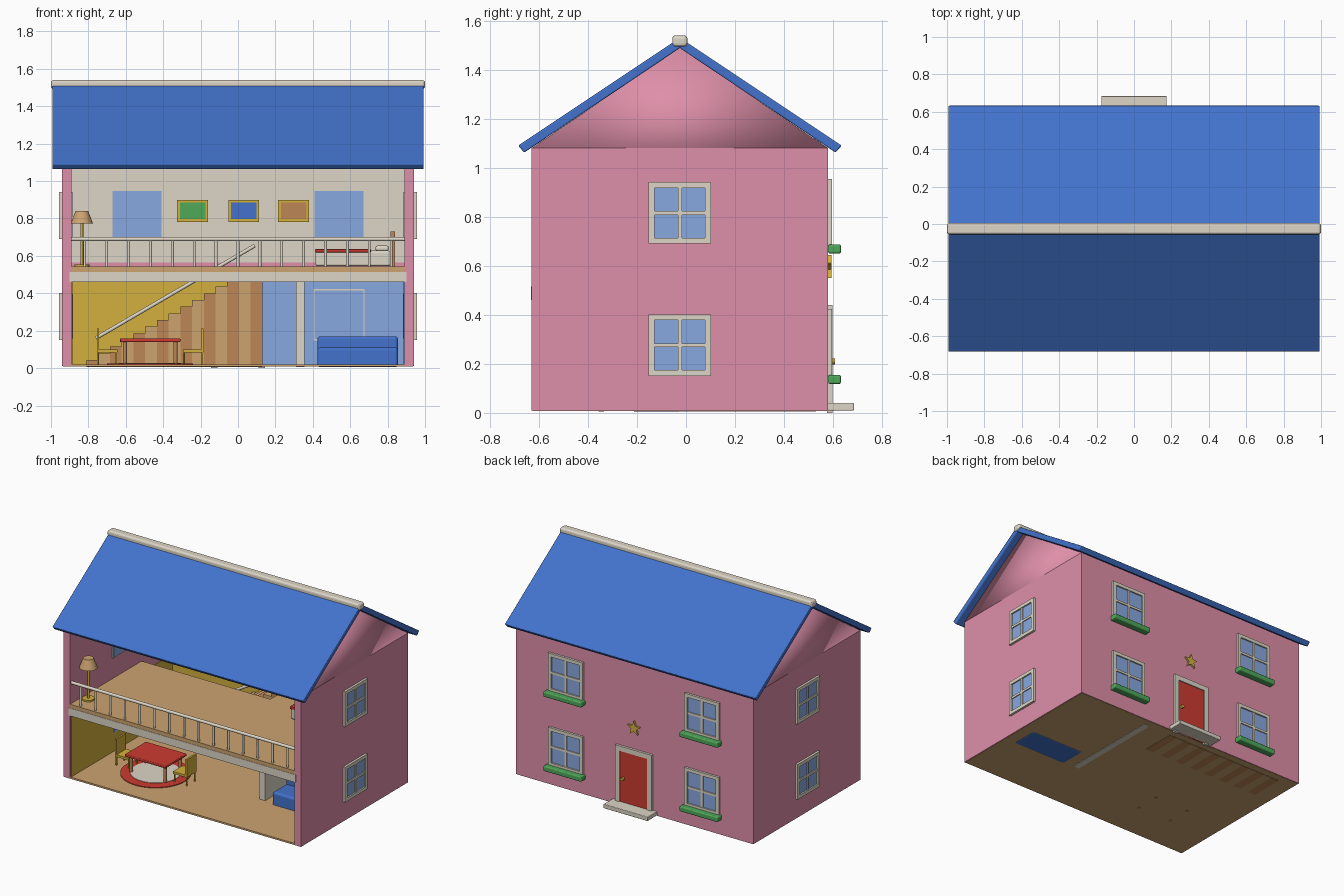
import bpy, bmesh, math
from mathutils import Vector

cube = bpy.data.objects.get("Cube")
if cube:
    bpy.data.objects.remove(cube, do_unlink=True)


def material(name, r, g, b):
    linear = [((c + 0.055) / 1.055) ** 2.4 for c in (r, g, b)] + [1]
    m = bpy.data.materials.new(name)
    m.use_nodes = True
    m.diffuse_color = linear
    m.node_tree.nodes["Principled BSDF"].inputs["Base Color"].default_value = linear
    return m


pink = material("pink_wall", .87, .56, .66)
blue = material("royal_blue", .26, .45, .80)
cream = material("cream_trim", .87, .84, .78)
sky = material("pale_blue", .53, .66, .88)
tan = material("light_wood", .80, .64, .44)
brown = material("brown_wood", .74, .53, .34)
gold = material("mustard_gold", .83, .69, .24)
red = material("red", .80, .23, .19)
green = material("green", .31, .66, .35)


def finish(name, bm, mat, bevel=0):
    bmesh.ops.recalc_face_normals(bm, faces=bm.faces)
    mesh = bpy.data.meshes.new(name)
    bm.to_mesh(mesh)
    bm.free()
    mesh.materials.append(mat)
    ob = bpy.data.objects.new(name, mesh)
    bpy.context.collection.objects.link(ob)
    if bevel:
        mod = ob.modifiers.new("rounded_edges", "BEVEL")
        mod.width, mod.segments = bevel, 3
    return ob


def boxes(name, mat, *ranges, bevel=0):
    """One object made of boxes, each given as x, y and z ranges."""
    bm = bmesh.new()
    for spans in ranges:
        verts = bmesh.ops.create_cube(bm, size=1)["verts"]
        for v in verts:
            v.co = [(a + b) / 2 + c * abs(b - a) for c, (a, b) in zip(v.co, spans)]
    return finish(name, bm, mat, bevel)


def rod(name, mat, start, end, r1, r2=None, sides=16):
    start, end = Vector(start), Vector(end)
    bm = bmesh.new()
    axis = end - start
    bmesh.ops.create_cone(bm, cap_ends=True, segments=sides, radius1=r1,
                          radius2=r1 if r2 is None else r2, depth=axis.length)
    turn = axis.to_track_quat("Z", "Y")
    for v in bm.verts:
        v.co = turn @ v.co + (start + end) / 2
    for f in bm.faces:
        f.smooth = len(f.verts) == 4
    return finish(name, bm, mat)


def prism(name, mat, outline, place, near, far, bevel=0):
    bm = bmesh.new()
    a, b = ([bm.verts.new(place(u, v, d)) for u, v in outline] for d in (near, far))
    bm.faces.new(a)
    bm.faces.new(b)
    for i in range(len(a)):
        j = (i + 1) % len(a)
        bm.faces.new((a[i], a[j], b[j], b[i]))
    return finish(name, bm, mat, bevel)


def along_x(u, v, d):
    return (d, u, v)


def along_y(u, v, d):
    return (u, d, v)


# Shell
MID, FRONT, BACK, INNER = -.025, -.63, .58, .89
boxes("ground_floor", tan, ((-.935, .935), (FRONT + .003, BACK - .003), (.008, .02)))
boxes("back_wall", pink, ((-.94, .94), (.53, BACK), (.01, 1.08)))
for s, side in ((-1, "right"), (1, "left")):
    boxes(side + "_wall", pink, ((s * INNER, s * .94), (FRONT, BACK), (.01, 1.08)))
    gable = prism(side + "_gable", pink, [(FRONT, 1.08), (BACK, 1.08), (MID, 1.49)],
                  along_x, s * INNER, s * .94)
    gable.data.shade_smooth()

# Roof
for s, side in ((-1, "front"), (1, "back")):
    slope = [(MID, 1.53), (MID + s * .66, 1.09), (MID + s * .635, 1.062), (MID, 1.488)]
    prism(side + "_roof", blue, slope, along_x, -.993, .993, .006)
boxes("ridge_cap", cream, ((-1, 1), (MID - .031, MID + .031), (1.493, 1.54)), bevel=.014)

# Wallpaper and partition
boxes("upper_wallpaper", cream, ((-INNER, INNER), (.525, .531), (.565, 1.08)))
boxes("dining_wallpaper", gold, ((-INNER, .13), (.525, .531), (.02, .46)),
      ((-INNER, -.885), (FRONT + .01, .53), (.02, .46)))
boxes("lounge_wallpaper", sky, ((.13, INNER), (.525, .531), (.02, .46)),
      ((.885, INNER), (FRONT + .01, .53), (.02, .46)))
boxes("partition", cream, ((.31, .355), (-.2, .53), (.005, .46)))

# Upper storey floor, open above the stairs
WELL, SPLIT = .18, .13
boxes("floor_slab", cream, ((-.9, SPLIT), (FRONT - .002, WELL), (.46, .515)),
      ((SPLIT, .9), (FRONT - .002, .53), (.46, .515)))
boxes("floor_boards_right", tan, ((-INNER, SPLIT), (FRONT, WELL), (.515, .542)))
boxes("floor_boards_left", tan, ((SPLIT, INNER), (FRONT, .53), (.515, .542)))

# Balcony railing
rod("balcony_rail", cream, (-INNER, -.61, .69), (INNER, -.61, .69), .011)
for i in range(15):
    x = (i - 7) * .117
    rod("baluster", cream, (x, -.61, .54), (x, -.61, .69), .008, sides=10)

# Stairs
STEPS, RUN, RISE = 15, .0627, .0356
for i in range(STEPS):
    x = -.81 + i * RUN
    boxes("stair_step", tan if i % 2 else brown,
          ((x, x + RUN), (.28, .525), (.006, (i + 1) * RISE + .008)))
rod("stair_handrail", cream, (-.76, .28, .16), (.09, .28, .655), .01)


# Windows
def window(name, place, mid, half, low, high, depth, box=False):
    """place turns (across, outward, up) ranges into x, y and z ranges."""
    l, r, w = mid - half, mid + half, .024
    zc, out = (low + high) / 2, (-depth, .016)
    bars = [((l, l + w), out, (low, high)), ((r - w, r), out, (low, high)),
            ((l, r), out, (low, low + w)), ((l, r), out, (high - w, high)),
            ((mid - .008, mid + .008), (0, .013), (low, high)),
            ((l, r), (0, .013), (zc - .008, zc + .008))]
    boxes(name + "_frame", cream, *[place(*b) for b in bars])
    # The pane reaches over most of the frame on the room side
    boxes(name + "_pane", sky, place((l + .02, r - .02), (-depth, .006), (low + .02, high - .02)),
          place((l + .007, r - .007), (-depth - .003, -depth), (low + .007, high - .007)))
    if box:
        boxes(name + "_flower_box", green,
              place((l - .015, r + .015), (0, .052), (low - .03, low + .007)), bevel=.008)


def on_back(across, out, up):
    return (across, [BACK + d for d in out], up)


def on_left(across, out, up):
    return ([.94 + d for d in out], across, up)


def on_right(across, out, up):
    return ([-.94 - d for d in out], across, up)


for storey, low in (("lower", .15), ("upper", .69)):
    window(storey + "_left_window", on_left, MID, .127, low, low + .252, .056)
    window(storey + "_right_window", on_right, MID, .127, low, low + .252, .056)
    for x in (-.54, .54):
        hidden = storey == "lower" and x < 0
        base = .148 if storey == "lower" else .68
        window(storey + "_back_window", on_back, x, .137, base, base + .275,
               .03 if hidden else .057, True)

# Door, step and star
boxes("door_frame", cream, ((-.145, -.11), (BACK - .005, .597), (0, .44)),
      ((.11, .145), (BACK - .005, .597), (0, .44)),
      ((-.145, .145), (BACK - .005, .597), (.405, .44)))
boxes("door", red, ((-.11, .11), (BACK - .005, .59), (.01, .405)))
rod("door_knob", gold, (.085, .585, .21), (.085, .607, .21), .012)
boxes("door_step", cream, ((-.175, .175), (BACK - .005, .685), (.01, .04)), bevel=.004)
star = []
for i in range(10):
    a, r = math.pi / 2 + i * math.pi / 5, .023 if i % 2 else .052
    star.append((r * math.cos(a), .592 + r * math.sin(a)))
prism("star", gold, star, along_y, BACK - .002, .593)

# Pictures
for x, mat in ((-.243, green), (.03, blue), (.297, brown)):
    boxes("picture_frame", gold, ((x - .082, x + .082), (.512, .527), (.782, .9)))
    boxes("picture", mat, ((x - .068, x + .068), (.507, .513), (.796, .886)))

# Dining set
TX, TY = -.47, -.26
rod("rug_border", red, (TX, TY, .012), (TX, TY, .025), .23, sides=48)
rod("rug_centre", cream, (TX, TY, .012), (TX, TY, .028), .165, sides=48)
boxes("table_top", red, ((TX - .162, TX + .162), (TY - .12, TY + .12), (.14, .158)), bevel=.005)
for x in (-.135, .135):
    for y in (-.085, .085):
        rod("table_leg", brown, (TX + x, TY + y, .006), (TX + x, TY + y, .142), .011, sides=12)
for s in (-1, 1):
    seat = [TX + s * .175, TX + s * .285]
    boxes("chair", gold, (seat, (TY - .055, TY + .055), (.084, .1)),
          ([TX + s * .272, TX + s * .285], (TY - .055, TY + .055), (.09, .212)))
    for x in seat:
        inset = .006 if x > sum(seat) / 2 else -.006
        for y in (-.045, .045):
            rod("chair_leg", gold, (x - inset, TY + y, .015), (x - inset, TY + y, .088), .005, sides=8)

# Sofa
boxes("sofa_seat", blue, ((.425, .855), (-.22, -.02), (.005, .11)), bevel=.015)
boxes("sofa_back", blue, ((.425, .855), (-.07, 0), (.01, .17)), bevel=.015)

# Bed
boxes("mattress", cream, ((.415, .815), (0, .27), (.545, .628)), bevel=.012)
boxes("blanket", red, ((.412, .71), (-.004, .274), (.618, .636)), bevel=.004)
boxes("pillow", cream, ((.735, .805), (.05, .22), (.625, .655)), bevel=.012)
boxes("headboard", brown, ((.815, .84), (-.01, .28), (.542, .73)))

# Floor lamp
LX, LY = -.835, -.5
rod("lamp_base", gold, (LX, LY, .54), (LX, LY, .553), .04, sides=24)
rod("lamp_pole", gold, (LX, LY, .55), (LX, LY, .79), .008)
rod("lamp_shade", tan, (LX, LY, .772), (LX, LY, .84), .06, .034, sides=24)
